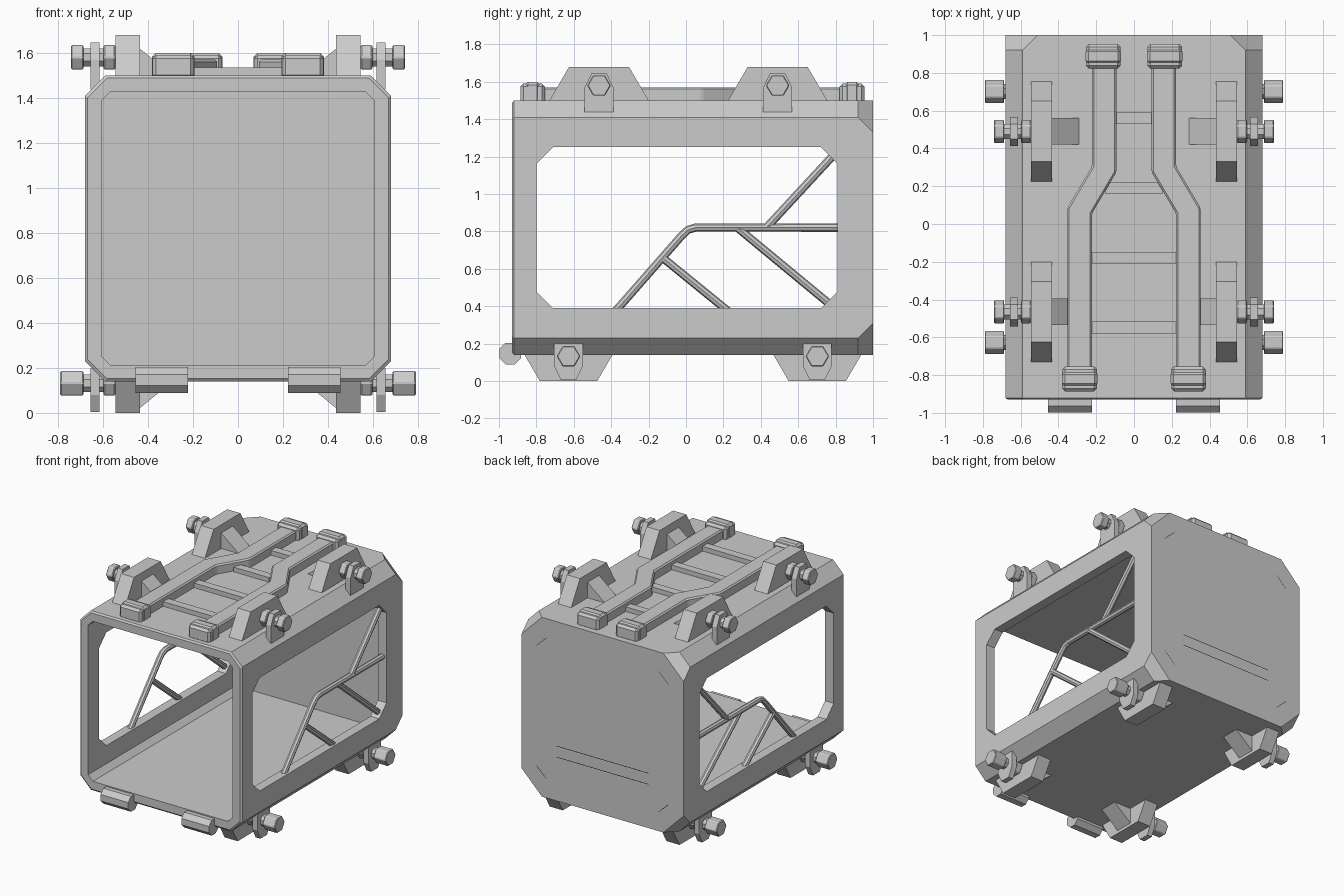
import bpy, bmesh, math

cube = bpy.data.objects.get("Cube")
if cube:
    bpy.data.objects.remove(cube, do_unlink=True)


def material(name, value):
    m = bpy.data.materials.new(name)
    m.use_nodes = True
    m.diffuse_color = (value, value, value, 1)
    m.node_tree.nodes["Principled BSDF"].inputs["Base Color"].default_value = m.diffuse_color
    return m


GREY = material("plain_grey", 0.6)
BLACK = material("seam_black", 0.003)


def finish(name, bm, mat=GREY, mirror=False, bevel=0):
    bmesh.ops.recalc_face_normals(bm, faces=bm.faces)
    me = bpy.data.meshes.new(name)
    bm.to_mesh(me)
    bm.free()
    me.materials.append(mat)
    ob = bpy.data.objects.new(name, me)
    bpy.context.collection.objects.link(ob)
    if bevel:
        mod = ob.modifiers.new("Bevel", 'BEVEL')
        mod.width, mod.segments = bevel, 1
    if mirror:
        ob.modifiers.new("Mirror", 'MIRROR')
    return ob


def place(axis, p, d):
    """Lift a 2D point into space at depth d along the axis."""
    return {'x': (d, p[0], p[1]), 'y': (p[0], d, p[1]), 'z': (p[0], p[1], d)}[axis]


def prism(name, axis, pts, a, b, mirror=True, bevel=0):
    bm = bmesh.new()
    lo = [bm.verts.new(place(axis, p, a)) for p in pts]
    hi = [bm.verts.new(place(axis, p, b)) for p in pts]
    bm.faces.new(lo)
    bm.faces.new(hi)
    for i in range(len(pts)):
        j = (i + 1) % len(pts)
        bm.faces.new((lo[i], lo[j], hi[j], hi[i]))
    return finish(name, bm, GREY, mirror, bevel)


def rect(u0, u1, v0, v1):
    return [(u0, v0), (u1, v0), (u1, v1), (u0, v1)]


def octagon(u0, u1, v0, v1, c):
    return [(u0 + c, v0), (u1 - c, v0), (u1, v0 + c), (u1, v1 - c),
            (u1 - c, v1), (u0 + c, v1), (u0, v1 - c), (u0, v0 + c)]


def ngon(n, u, v, r, turn=0):
    return [(u + r * math.cos(turn + math.tau * i / n),
             v + r * math.sin(turn + math.tau * i / n)) for i in range(n)]


# Hollow shell: chamfered sections from the back wall, round the rim, to the inside
MID = 0.82
bm = bmesh.new()
rings = []
for y, h, c in [(1, 0.68, 0.17), (0.92, 0.68, 0.09), (-0.92, 0.68, 0.09),
                (-0.93, 0.668, 0.086), (-0.93, 0.607, 0.04), (0.91, 0.607, 0.04)]:
    rings.append([bm.verts.new((u, y, v)) for u, v in octagon(-h, h, MID - h, MID + h, c)])
for r0, r1 in zip(rings, rings[1:]):
    for i in range(8):
        j = (i + 1) % 8
        bm.faces.new((r0[i], r0[j], r1[j], r1[i]))
bm.faces.new(rings[0])
bm.faces.new(rings[-1])
shell = finish("shell", bm)

# Side windows
cutter = prism("window_cutter", 'x', octagon(-0.8, 0.81, 0.39, 1.25, 0.088), -1, 1, False)
cutter.hide_render = True
cut = shell.modifiers.new("Windows", 'BOOLEAN')
cut.operation, cut.solver, cut.object = 'DIFFERENCE', 'EXACT', cutter
bpy.context.view_layer.objects.active = shell
bpy.ops.object.modifier_apply(modifier=cut.name)
bpy.data.objects.remove(cutter, do_unlink=True)

# Branching pipes in both windows
curve = bpy.data.curves.new("window_pipes", 'CURVE')
curve.dimensions = '3D'
curve.bevel_depth, curve.bevel_resolution = 0.022, 2
curve.use_fill_caps = True
for path in ([(-0.38, 0.37), (-0.025, 0.775), (0.01, 0.808), (0.05, 0.82), (0.83, 0.82)],
             [(0.43, 0.82), (0.8, 1.22)],
             [(-0.12, 0.655), (0.23, 0.37)],
             [(0.28, 0.815), (0.8, 0.385)]):
    s = curve.splines.new('POLY')
    s.points.add(len(path) - 1)
    s.use_smooth = False
    for p, (y, z) in zip(s.points, path):
        p.co = (0.643, y, z, 1)
curve.materials.append(GREY)
pipes = bpy.data.objects.new("window_pipes", curve)
bpy.context.collection.objects.link(pipes)
pipes.modifiers.new("Mirror", 'MIRROR')

# Roof rails with a jog, capped at both ends
prism("roof_rail", 'z', [(0.223, -0.8), (0.353, -0.8), (0.353, 0.085), (0.223, 0.305),
                         (0.223, 0.9), (0.093, 0.9), (0.093, 0.275), (0.223, 0.055)],
      1.485, 1.57, bevel=0.01)
for end, x, y in (("front", 0.288, -0.82), ("back", 0.163, 0.888)):
    prism(end + "_rail_cap", 'z', rect(x - 0.092, x + 0.092, y - 0.066, y + 0.066),
          1.485, 1.59, bevel=0.016)
    prism(end + "_rail_cap_band", 'z', rect(x - 0.094, x + 0.094, y - 0.04, y + 0.04),
          1.485, 1.6, bevel=0.016)

# Cross bars between the rails
for i, (y, hw) in enumerate([(0.56, 0.1), (0.19, 0.15), (-0.178, 0.23), (-0.548, 0.23)]):
    prism(f"roof_cross_bar_{i + 1}", 'z', rect(-hw, hw, y - 0.031, y + 0.031), 1.49, 1.535, False)


def clamp(name, y, base, s, half, height, bolt_h, lug, nut_end):
    """Bracket, gusset, lug and bolt; heights are measured out from the base."""
    prism(name + "_bracket", 'x', [(y - half, base), (y + half, base),
                                   (y + half - 0.105 * height / 0.18, base + s * height),
                                   (y - half + 0.105 * height / 0.18, base + s * height)],
          0.435, 0.545)
    prism(name + "_gusset", 'y', [(0.29, base), (0.44, base), (0.44, base + s * 0.122)],
          y - 0.07, y + 0.07)
    lo, mid, hi = (base + s * h for h in lug)
    prism(name + "_lug", 'x', [(y - 0.077, lo), (y + 0.077, lo), (y + 0.077, mid),
                               (y + 0.04, hi), (y - 0.04, hi), (y - 0.077, mid)], 0.615, 0.656)
    z = base + s * bolt_h
    prism(name + "_bolt_shaft", 'x', ngon(8, y, z, 0.043, math.pi / 8), 0.54, 0.72)
    prism(name + "_inner_nut", 'x', ngon(6, y, z, 0.063), 0.545, 0.597, bevel=0.005)
    prism(name + "_outer_nut", 'x', ngon(6, y, z, 0.063), 0.687, nut_end, bevel=0.005)


for end, y in (("front", -0.465), ("back", 0.49)):
    clamp("top_" + end, y, 1.5, 1, 0.265, 0.18, 0.08, (-0.063, 0.07, 0.146), 0.742)
for end, y in (("front", -0.628), ("back", 0.702)):
    clamp("bottom_" + end, y, 0.14, -1, 0.235, 0.14, 0.008, (-0.06, 0.06, 0.135), 0.79)

# Rollers under the front rim
prism("front_roller", 'x', ngon(8, -0.94, 0.146, 0.063, math.pi / 8), 0.223, 0.455)


# Thin seam outlines on the back wall
def seam(name, pts, mirror):
    bm = bmesh.new()
    face = bm.faces.new([bm.verts.new((x, 1.001, z)) for x, z in pts])
    bmesh.ops.inset_individual(bm, faces=[face], thickness=0.014)
    bmesh.ops.delete(bm, geom=[face], context='FACES')
    ob = finish(name, bm, BLACK, mirror)
    solid = ob.modifiers.new("Solidify", 'SOLIDIFY')
    solid.thickness, solid.offset = 0.004, 0


seam("back_side_seam", [(0.47, 0.285), (0.555, 0.365), (0.555, 1.275), (0.47, 1.355)], True)
seam("back_lower_seam", rect(-0.388, 0.388, 0.473, 0.557), False)
